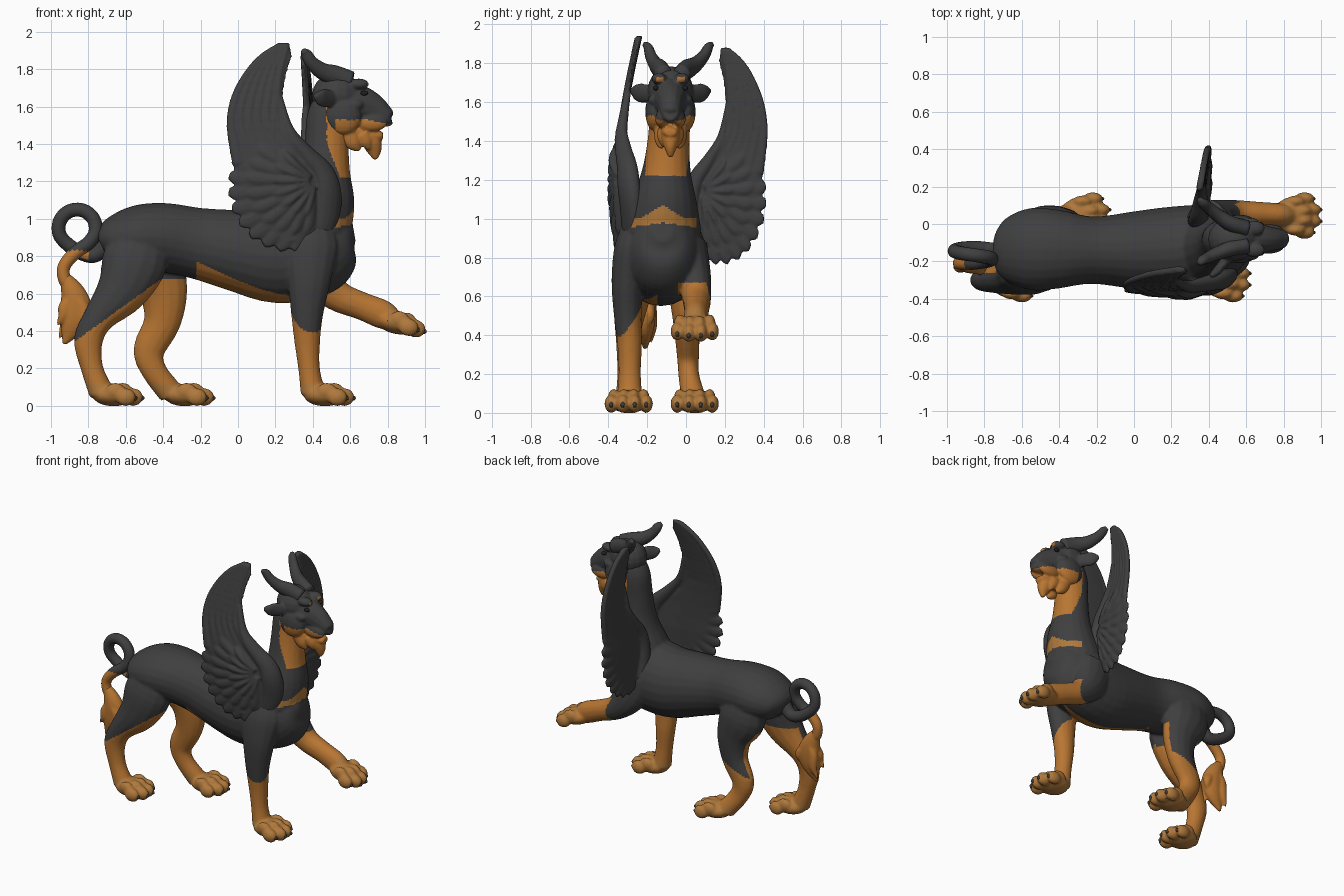
import bpy, bmesh, math
from mathutils import Vector, Matrix

def material(name, col):
    m = bpy.data.materials.new(name)
    m.diffuse_color = (*col, 1)
    return m

MATS = [material("charcoal", (0.05, 0.05, 0.052)), material("rust_tan", (0.48, 0.18, 0.032)),
        material("pale_tan", (0.43, 0.19, 0.045)), material("black", (0.015, 0.015, 0.017))]

def loft(bm, pts, sub=4, n=14, fn=None):
    """Elliptical tube through (x, y, z, in-plane radius, sideways radius) points."""
    P = [pts[0]] + list(pts) + [pts[-1]]
    S = []
    for i in range(1, len(P) - 2):
        for k in range(sub):
            t = k / sub
            S.append([0.5 * (2*b + (c-a)*t + (2*a-5*b+4*c-d)*t*t + (3*b-a-3*c+d)*t**3)
                      for a, b, c, d in zip(P[i-1], P[i], P[i+1], P[i+2])])
    S.append(list(pts[-1]))
    rings = []
    for i, s in enumerate(S):
        t = (Vector(S[min(i+1, len(S)-1)][:3]) - Vector(S[max(i-1, 0)][:3])).normalized()
        a = t.cross(Vector((0, 1, 0))).normalized()
        b = a.cross(t)
        ring = []
        for k in range(n):
            g = 2 * math.pi * k / n
            v = Vector(s[:3]) + a * max(s[3], .003) * math.cos(g) + b * max(s[4], .003) * math.sin(g)
            ring.append(bm.verts.new(fn(v) if fn else v))
        rings.append(ring)
    skin(bm, rings)

def skin(bm, rings):
    n = len(rings[0])
    for r, q in zip(rings, rings[1:]):
        for k in range(n):
            bm.faces.new((r[k], r[(k+1) % n], q[(k+1) % n], q[k]))
    bm.faces.new(rings[0][::-1])
    bm.faces.new(rings[-1])

def ball(bm, c, r, M=Matrix()):
    bmesh.ops.create_uvsphere(bm, u_segments=16, v_segments=10, radius=1,
                              matrix=M @ Matrix.Translation(c) @ Matrix.Diagonal((*r, 1)))

def finish(name, bm, rule=lambda c: 0, voxel=0, smooth=3):
    bmesh.ops.recalc_face_normals(bm, faces=bm.faces)
    me = bpy.data.meshes.new(name)
    bm.to_mesh(me)
    bm.free()
    ob = bpy.data.objects.new(name, me)
    bpy.context.collection.objects.link(ob)
    if voxel:
        rm = ob.modifiers.new("fuse", 'REMESH')
        rm.mode, rm.voxel_size = 'VOXEL', voxel
        sm = ob.modifiers.new("soften", 'SMOOTH')
        sm.factor, sm.iterations = 0.5, smooth
        dg = bpy.context.evaluated_depsgraph_get()
        me = bpy.data.meshes.new_from_object(ob.evaluated_get(dg))
        ob.modifiers.clear()
        ob.data = me
    me.materials.clear()
    for m in MATS:
        me.materials.append(m)
    for p in me.polygons:
        p.use_smooth = True
        p.material_index = rule(p.center)

# ---------- body: torso, neck, legs, paws fused together ----------
body, claws = bmesh.new(), bmesh.new()
loft(body, [(-.73,-.14,.86,.06,.1), (-.68,-.14,.88,.12,.17), (-.55,-.135,.9,.17,.22), (-.4,-.135,.9,.185,.21),
            (-.22,-.14,.87,.19,.18), (0,-.14,.83,.22,.207), (.2,-.13,.8,.25,.222), (.38,-.12,.83,.255,.22),
            (.5,-.12,.88,.22,.18), (.58,-.12,.92,.13,.12), (.62,-.12,.93,.05,.05)], n=24)
loft(body, [(.42,-.12,.95,.19,.2), (.46,-.11,1.1,.165,.165), (.47,-.1,1.25,.13,.125), (.475,-.09,1.4,.118,.108),
            (.49,-.08,1.55,.12,.105), (.52,-.08,1.65,.09,.09)], n=20)
# near front leg
loft(body, [(.38,-.25,.98,.12,.07), (.38,-.27,.85,.16,.1), (.38,-.3,.68,.12,.085), (.37,-.3,.5,.088,.072), (.37,-.29,.35,.07,.064),
            (.38,-.29,.2,.058,.058), (.4,-.29,.07,.066,.068)])
# raised front leg
loft(body, [(.37,.02,.86,.15,.09), (.43,.045,.7,.12,.085), (.53,.055,.59,.085,.075), (.66,.055,.535,.075,.065),
            (.77,.05,.49,.078,.062), (.83,.045,.455,.06,.06)])
# hind legs
loft(body, [(-.52,-.25,.93,.13,.08), (-.55,-.265,.78,.175,.11), (-.62,-.28,.62,.14,.1), (-.745,-.295,.47,.085,.075),
            (-.8,-.3,.35,.078,.06), (-.78,-.3,.2,.06,.054), (-.73,-.3,.07,.068,.065)])
loft(body, [(-.47,-.02,.93,.13,.08), (-.46,-.01,.77,.175,.11), (-.4,0,.61,.132,.09), (-.405,.005,.45,.1,.07),
            (-.475,.01,.3,.085,.058), (-.45,.015,.19,.068,.054), (-.36,.04,.07,.068,.065)])

def paw(x, y, z, pitch=0):
    M = Matrix.Translation((x, y, z)) @ Matrix.Rotation(pitch, 4, 'Y')
    ball(body, (.065, 0, .058), (.115, .1, .06), M)
    for k, fx in zip((-.09, -.031, .031, .09), (.13, .168, .168, .13)):
        ball(body, (fx, k, .047), (.055, .035, .048), M)
        ball(body, (fx - .055, k * .85, .078), (.055, .031, .046), M)
        ball(claws, (fx + .038, k, .042), (.024, .012, .016), M)

paw(.4, -.295, 0)
paw(-.73, -.295, 0)
paw(-.35, .045, 0)
paw(.775, .045, .4, .2)

def body_rule(c):
    x, y, z = c
    if z < .12 or (x > .8 and z < .6):
        return 2
    if x > .46 + max(0, y - .06) * 1.8 and y > -.04 and z < .67:
        return 1
    if x < -.22:
        if y < -.14:
            return int(z < (min(.7 + .72 * (x + .38), .69) if y < -.26 else .66))
        return int(z < (.36 + .5 * (x + .5) if y > .03 else .68))
    if x < .65 and y < -.15 and z < .47 + (y + .3) * 1.3 - (x - .37) * .5:
        return 1
    d = abs(y + .12)
    if x > .5 and d < .18 and .98 - .15 * d < z < max(1.0, 1.07 - .6 * d):
        return 2
    return int(z > 1.22 and x > .475 + .4 * max(0, 1.4 - z))

finish("body_and_legs", body, body_rule, .0095, 5)
finish("claws", claws)

# ---------- head ----------
HY = -.08
head, eyes, horns = bmesh.new(), bmesh.new(), bmesh.new()
ball(head, (.53, HY, 1.66), (.135, .118, .125))
loft(head, [(.55,HY,1.62,.13,.11), (.64,HY,1.61,.11,.092), (.72,HY,1.58,.09,.068), (.78,HY,1.55,.062,.055), (.81,HY,1.535,.045,.042), (.82,HY,1.535,.025,.025)])
loft(head, [(.52,HY,1.48,.07,.085), (.62,HY,1.46,.055,.07), (.7,HY,1.45,.038,.052), (.75,HY,1.445,.03,.042), (.775,HY,1.445,.018,.03)])
ball(head, (.805, HY, 1.565), (.026, .036, .024))
loft(head, [(.71,HY,1.45,.05,.05), (.72,HY,1.4,.05,.045), (.73,HY,1.36,.038,.03), (.735,HY,1.318,.012,.012)])
for s in (-1, 1):
    ball(head, (.56, HY + s*.08, 1.55), (.1, .05, .1))
    ball(head, (.645, HY + s*.058, 1.72), (.055, .04, .03))
    ball(head, (.715, HY + s*.045, 1.515), (.085, .034, .048))
    ball(head, (.62, HY + s*.085, 1.61), (.05, .03, .03))
    # jaw tufts
    loft(head, [(.59,HY+s*.05,1.45,.05,.035), (.62,HY+s*.05,1.4,.04,.03), (.65,HY+s*.045,1.365,.01,.01)])
    loft(head, [(.66,HY+s*.04,1.45,.04,.03), (.685,HY+s*.04,1.41,.035,.025), (.7,HY+s*.035,1.37,.008,.008)])
    # ears
    loft(head, [(.52,HY+s*.08,1.64,.04,.03), (.47,HY+s*.14,1.645,.05,.025), (.44,HY+s*.175,1.65,.044,.022), (.41,HY+s*.2,1.66,.014,.014)])
    ball(eyes, (.675, HY + s*.076, 1.672), (.02, .014, .013))
    loft(horns, [(.6,-.07+s*.045,1.735,.055,.045), (.52,-.065+s*.065,1.765,.055,.042), (.45,-.055+s*.1,1.79,.045,.036),
                 (.395,-.045+s*.135,1.835,.035,.03), (.365,-.04+s*.155,1.88,.03,.024), (.35,-.04+s*.175,1.9,.014,.012)])

def head_rule(c):
    x, y, z = c
    if abs(abs(y - HY) - .055) < .02 and 1.705 < z < 1.73 and x > .66:
        return 1
    return int(z < 1.53 - .25 * max(0, x - .7) and x > .52)

finish("head", head, head_rule, .0075, 3)
finish("eyes", eyes, lambda c: 3)
finish("horns", horns)

# ---------- tail: one loop ending in a tuft ----------
tail, tuft = bmesh.new(), bmesh.new()
path = [(-.68,-.15,.9,.05), (-.76,-.14,.81,.042), (-.84,-.13,.82,.04)]
for k in range(8):
    g = math.radians(-120 - k * 42)
    path.append((-.86 + .1*math.cos(g), -.13 - .01*k, .95 + .1*math.sin(g), .037))
path += [(-.87,-.21,.82,.036), (-.93,-.21,.745,.034), (-.925,-.21,.67,.034), (-.88,-.21,.61,.03)]
loft(tail, [(x, y, z, r, r) for x, y, z, r in path], sub=5)
finish("tail", tail, lambda c: int(c.y < -.165 and c.z < .83 and c.x < -.8))
loft(tuft, [(-.925,-.21,.69,.03,.03), (-.885,-.21,.61,.065,.05), (-.865,-.21,.52,.085,.055), (-.885,-.21,.43,.07,.045), (-.93,-.21,.33,.01,.01)])
for dx, dy, dz in ((.06, -.03, .0), (.08, .02, .08), (-.045, .03, -.01), (-.055, -.02, .06)):
    loft(tuft, [(-.89,-.21+dy,.6,.02,.02), (-.88+dx*.8,-.21+dy,.53,.036,.03),
                (-.88+dx,-.21+dy*1.3,.45+dz*.5,.028,.022), (-.9+dx*1.25,-.21+dy,.37+dz,.005,.005)])
finish("tail_tuft", tuft, lambda c: 1, .009, 1)

# ---------- wings, drawn in a flat plane and bent into place ----------
def near(v):
    return Vector((v.x, -.355 + v.y + .115 * max(0, (v.z - 1.2) / .74) ** 1.5 + .09 * max(0, v.x - .3) / .27, v.z))

def far(v):
    y = .42 - (v.x + .06) * .72
    return Vector((.34 + .06 * y / .42 - v.y - .03 * max(0, v.z - 1.3), y, v.z - .06))

TRAIL = [(1.3, -.03), (1.5, -.06), (1.65, -.035), (1.78, .035), (1.87, .115), (1.93, .205)]
LEAD = [.42, .24, .23, .24, .26, .275]

def wing(name, fn):
    bm = bmesh.new()
    rows = [(1.94,.21,.275), (1.87,.12,.29), (1.78,.04,.26), (1.65,-.03,.24), (1.5,-.055,.255), (1.4,-.05,.36),
            (1.3,-.03,.47), (1.2,-.02,.54), (1.1,0,.56), (1.0,.045,.52), (.93,.11,.46), (.88,.2,.4)]
    # blade: level lens-shaped slices
    rings = []
    for z, a, b in rows:
        th = .016 + .014 * max(0, min(1, (1.5 - z) / .25)) * max(0.3, min(1, (z - .85) / .25))
        rings.append([bm.verts.new(fn(Vector(((a+b)/2 + (b-a)/2*math.cos(g), th*math.sin(g), z))))
                      for g in [2*math.pi*k/24 for k in range(24)]])
    skin(bm, rings)
    # long flight feathers
    for i in range(6):
        t = (i + .5) / 6
        loft(bm, [(a + (b-a)*t, -.004, z, (b-a)/11, .019) for (z, a), b in zip(TRAIL, LEAD)], n=10, fn=fn)
    # fans of covert feathers on the outer side, each shorter fan lying on top
    for count, a0, a1, l0, l1, th, off in ((10, 165, 262, .46, .36, .024, 0), (9, 148, 258, .37, .28, .026, -.014),
                                           (7, 138, 252, .24, .19, .028, -.024)):
        for i in range(count):
            f = i / (count - 1)
            g, L = math.radians(a0 + (a1-a0)*f), l0 + (l1-l0)*f + .12*l0*math.sin(math.pi*f)
            d = lambda q, bend=0: (.42 + q*L*math.cos(g+bend), off, 1.2 + q*L*math.sin(g+bend))
            w = L * .085
            loft(bm, [(*d(.15), w*.5, th*.7), (*d(.5, .05), w, th), (*d(.85, .04), w*1.2, th*.85), (*d(1), w*.6, th*.4)], n=10, fn=fn)
    # leading arm, flowing down into the shoulder
    loft(bm, [(.42,.03,.82,.02,.015), (.45,.02,.93,.06,.04), (.48,.01,1.05,.07,.05), (.485,0,1.16,.065,.055), (.45,0,1.26,.055,.05),
              (.36,0,1.36,.04,.04), (.27,0,1.48,.028,.028), (.225,0,1.65,.015,.018)], fn=fn)
    finish(name, bm, lambda c: 0, .0085, 1)

wing("near_wing", near)
wing("far_wing", far)
